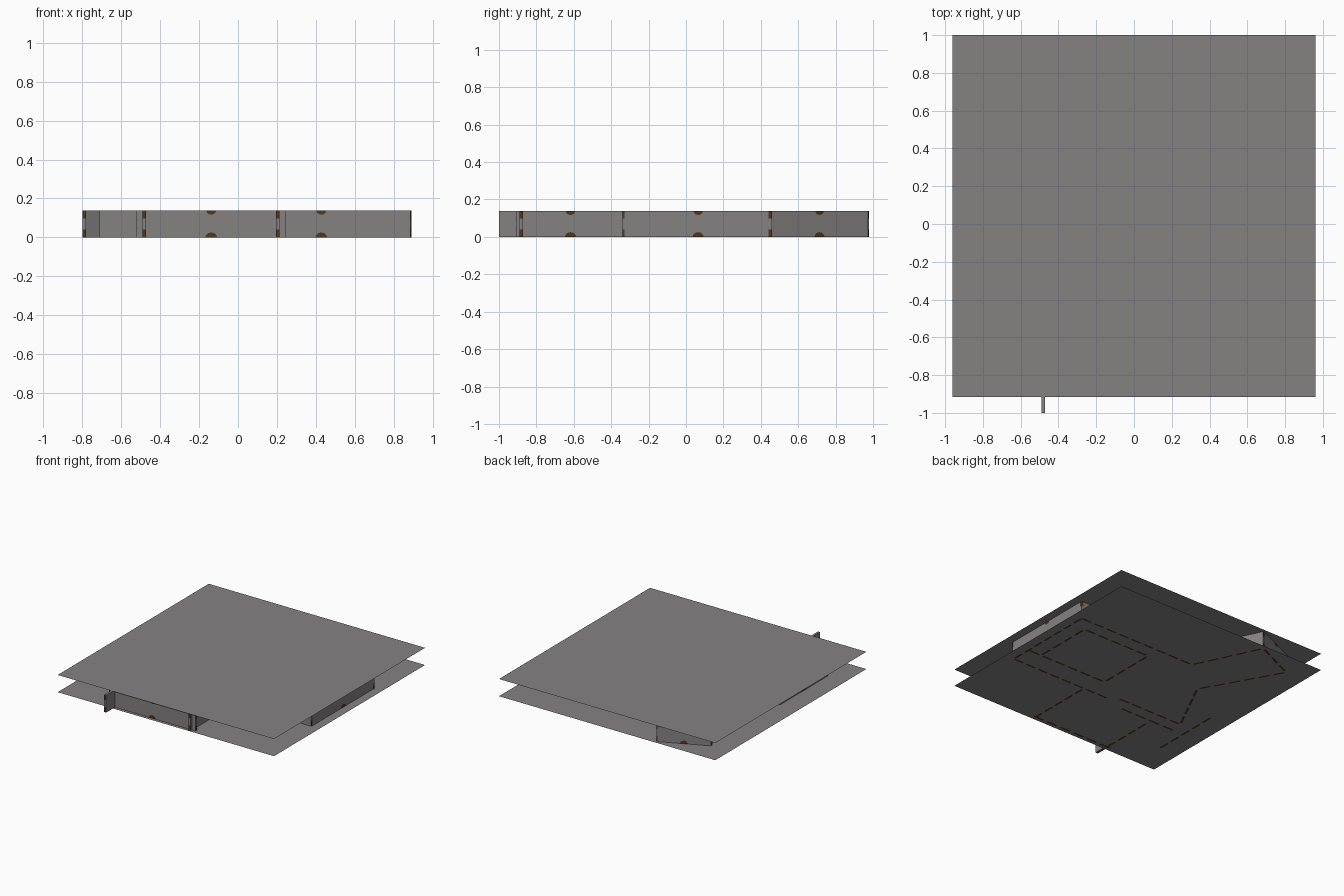
import bpy, bmesh, math
from mathutils import Vector, Matrix

if "Cube" in bpy.data.objects:
    bpy.data.objects.remove(bpy.data.objects["Cube"])

H = 0.138      # storey height
T = 0.018      # wall thickness


def material(name, rgb):
    m = bpy.data.materials.new(name)
    m.diffuse_color = (*rgb, 1)
    m.use_nodes = True
    m.node_tree.nodes["Principled BSDF"].inputs["Base Color"].default_value = m.diffuse_color
    return m


GREY = material("stone_grey", (0.235, 0.222, 0.222))
BROWN = material("dark_brown", (0.075, 0.038, 0.012))


def finish(name, bm, mats):
    me = bpy.data.meshes.new(name)
    bm.to_mesh(me)
    bm.free()
    for m in mats:
        me.materials.append(m)
    ob = bpy.data.objects.new(name, me)
    bpy.context.collection.objects.link(ob)
    return ob


def sheet(name, z):
    """Single flat plane spanning the plan."""
    bm = bmesh.new()
    pts = [(-0.96, -0.915, z), (0.96, -0.915, z), (0.96, 1, z), (-0.96, 1, z)]
    bm.faces.new([bm.verts.new(p) for p in pts])
    finish(name, bm, [GREY])


def wall(name, a, b):
    """Thin box from a to b with brown ends and brown half-round spots."""
    a, b = Vector((*a, 0)), Vector((*b, 0))
    d = b - a
    L = d.length
    frame = Matrix.Translation((a + b) / 2) @ Matrix.Rotation(math.atan2(d.y, d.x), 4, 'Z')
    bm = bmesh.new()
    bmesh.ops.create_cube(bm, size=1, matrix=Matrix.Translation((0, 0, H / 2)) @ Matrix.Diagonal((L, T, H, 1)))

    def plate(pts):
        f = bm.faces.new([bm.verts.new(p) for p in pts])
        f.material_index = 1

    for s in (-1, 1):
        # half-round spots at the foot and head of each side
        for z0, up, r in ((0, 1, 0.03), (H, -1, 0.025)):
            arc = [(r * math.cos(math.pi * i / 6), s * (T / 2 + 0.0008),
                    z0 + up * r * 0.85 * math.sin(math.pi * i / 6)) for i in range(7)]
            plate(arc if s * up < 0 else arc[::-1])
        # brown patches on the narrow ends
        for z0, z1 in ((0, 0.04), (H - 0.04, H)):
            x, w = s * (L / 2 + 0.0008), s * T / 2
            plate([(x, -w, z0), (x, w, z0), (x, w, z1), (x, -w, z1)])
    # broken brown line under the wall
    n = max(2, round(L / 0.12))
    for i in range(n):
        x0 = -L / 2 + L * (i + 0.12) / n
        x1 = x0 + 0.72 * L / n
        w = T / 2
        plate([(x0, -w, -0.001), (x0, w, -0.001), (x1, w, -0.001), (x1, -w, -0.001)])
    bm.transform(frame)
    finish(name, bm, [GREY, BROWN])


# Floor and ceiling
sheet("floor", 0)
sheet("ceiling", H)

# Walls by plan position
WALLS = {
    "east_wall": ((0.88, -0.33), (0.88, 0.46)),
    "north_wall": ((0.89, 0.45), (-0.18, 0.45)),
    "slanted_passage_right": ((-0.18, 0.45), (-0.43, 0.97)),
    "slanted_passage_end": ((-0.43, 0.97), (-0.785, 0.81)),
    "slanted_passage_left": ((-0.785, 0.81), (-0.44, 0.20)),
    "slanted_return": ((-0.44, 0.20), (-0.68, -0.28)),
    "hall_north": ((-0.68, -0.28), (-0.08, -0.28)),
    "hall_south": ((-0.71, -0.38), (-0.18, -0.38)),
    "west_wall": ((-0.79, -0.05), (-0.79, -0.66)),
    "south_east_wall": ((0.885, -0.33), (-0.03, -0.33)),
    "front_room_right": ((0.205, -0.905), (0.205, -0.33)),
    "front_room_front": ((-0.52, -0.88), (0.245, -0.88)),
    "front_room_left": ((-0.48, -1.0), (-0.48, -0.42)),
    "inner_room_right": ((0.76, -0.16), (0.76, 0.34)),
    "inner_room_back": ((0.76, 0.34), (0.15, 0.34)),
    "inner_room_left": ((0.15, 0.34), (0.15, -0.16)),
    "inner_room_front": ((0.88, -0.16), (0.15, -0.16)),
}
for name, (a, b) in WALLS.items():
    wall(name, a, b)
